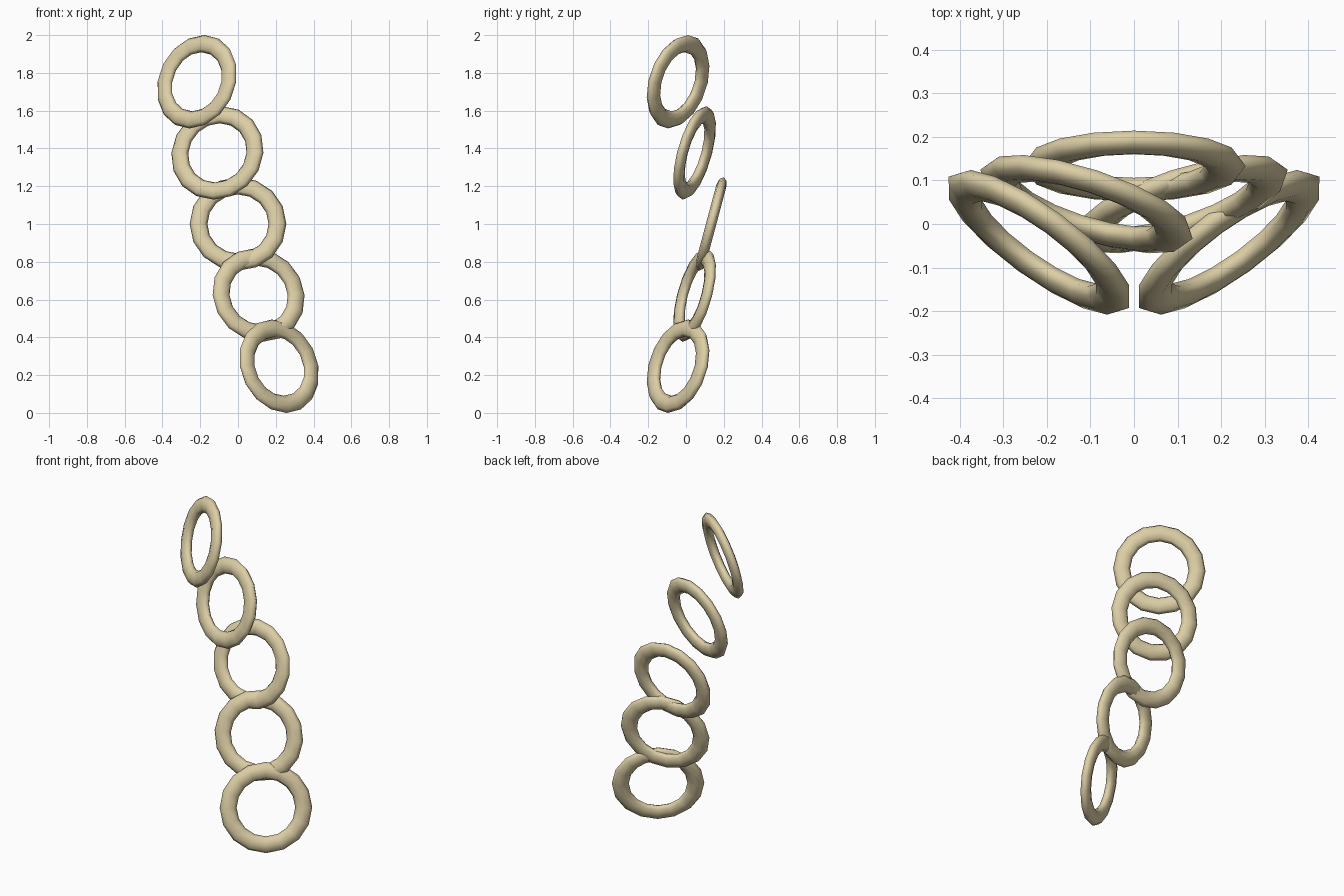
import bpy, math
from mathutils import Matrix

if "Cube" in bpy.data.objects:
    bpy.data.objects.remove(bpy.data.objects["Cube"])

R_MAJOR, RADIAL, AXIAL = 0.209, 0.047, 0.027   # ring radius, flattened tube half sizes
SEGS, SIDES = 16, 8
TILT = math.radians(15)


def ring(name, loc, yaw):
    """Flattened torus standing upright, leaning back, turned about z."""
    bpy.ops.mesh.primitive_torus_add(major_segments=SEGS, minor_segments=SIDES,
                                     major_radius=R_MAJOR, minor_radius=RADIAL)
    ob = bpy.context.object
    ob.name = name
    place = (Matrix.Translation(loc) @ Matrix.Rotation(yaw, 4, 'Z')
             @ Matrix.Rotation(math.pi / 2 - TILT, 4, 'X')
             @ Matrix.Diagonal((1, 1, AXIAL / RADIAL, 1)))
    ob.data.transform(place)
    bpy.ops.object.shade_smooth()
    ob.data.materials.append(mat)


mat = bpy.data.materials.new("pale_gold")
mat.diffuse_color = (0.72, 0.62, 0.38, 1)
mat.use_nodes = True
mat.node_tree.nodes["Principled BSDF"].inputs["Base Color"].default_value = mat.diffuse_color

# Five rings climbing in a fan from lower right to upper left
for i in range(5):
    k = 2 - i
    ring(f"ring_{i + 1}",
         (0.109 * k, 0.133 - 0.0875 * abs(k), 1.0 - 0.3765 * k),
         math.radians(18 * k))
